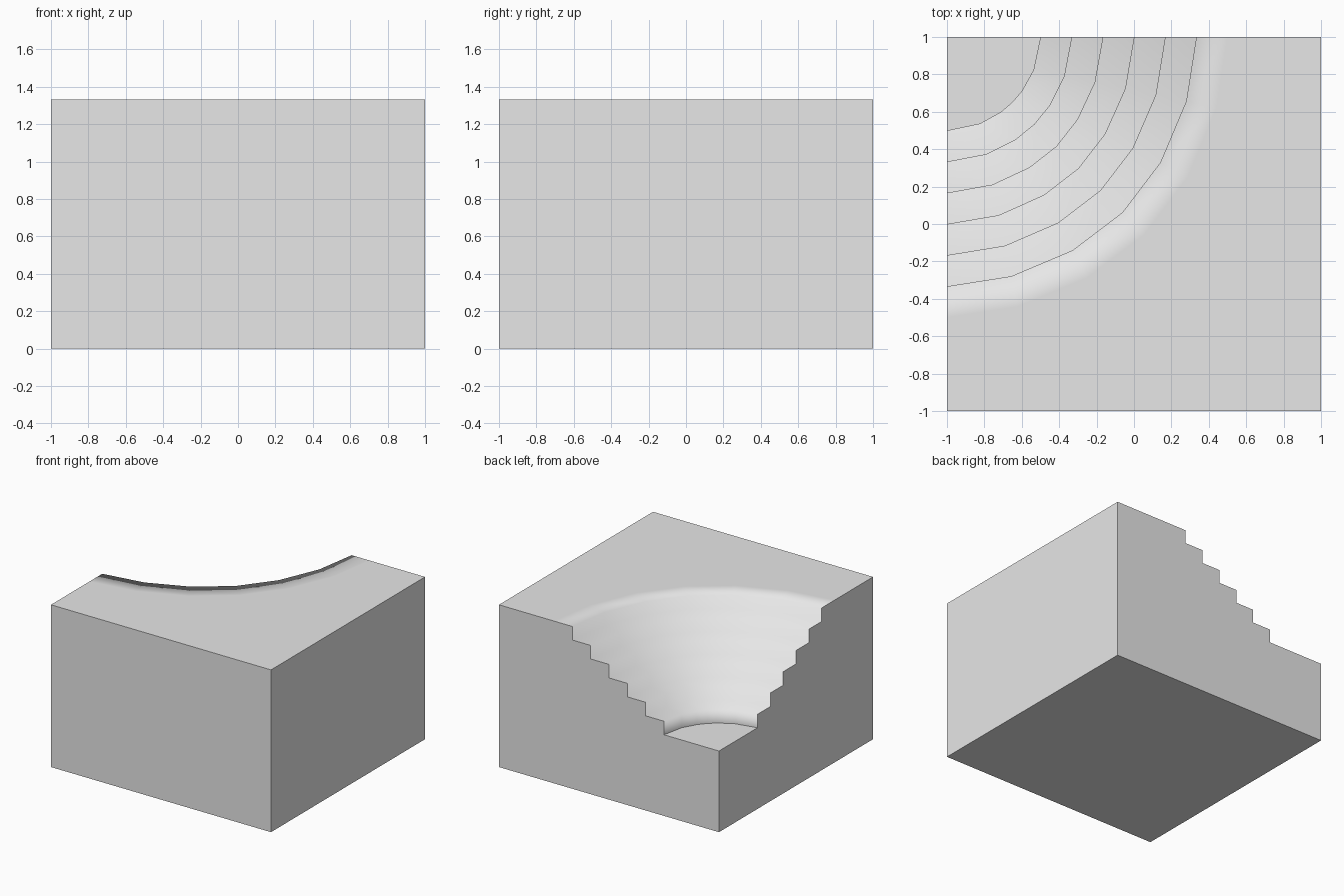
import bpy
import bmesh
from math import radians, sin, cos

cube = bpy.data.objects.get("Cube")
if cube:
    bpy.data.objects.remove(cube, do_unlink=True)

STEPS = 6
TREAD = 1 / 6
FLOOR_Z, TOP_Z = 2 / 3, 4 / 3
RISE = (TOP_Z - FLOOR_Z) / STEPS

# Half of the inner arc, measured from the hollow's corner: (u, v, outward angle)
half = [(0, 0.5, 0), (0.176, 0.463, 11.6), (0.288, 0.401, 27.4), (0.349, 0.349, 45)]
arc = [(u, v, sin(radians(a)), cos(radians(a))) for u, v, a in half]
arc += [(v, u, c, s) for u, v, s, c in reversed(arc[:-1])]

# Stair profile: distance outward from the inner arc, and height
profile = [(0, FLOOR_Z)]
for i in range(STEPS):
    z = FLOOR_Z + (i + 1) * RISE
    profile += [(i * TREAD, z), ((i + 1) * TREAD, z)]

bm = bmesh.new()

# Curved steps, swept along the arc
rings = [[bm.verts.new((-1 + u + s * d, 1 - v - c * d, z)) for u, v, s, c in arc]
         for d, z in profile]
for low, high in zip(rings, rings[1:]):
    for j in range(len(arc) - 1):
        face = bm.faces.new((low[j], low[j + 1], high[j + 1], high[j]))
        face.smooth = True

# Block corners
def corner(x, y, z):
    return bm.verts.new((x, y, z))

base = [corner(x, y, 0) for x, y in ((-1, 1), (-1, -1), (1, -1), (1, 1))]
top = [corner(x, y, TOP_Z) for x, y in ((-1, -1), (1, -1), (1, 1))]
pit = corner(-1, 1, FLOOR_Z)
left_end = [r[0] for r in rings]
back_end = [r[-1] for r in rings]

flat = [
    [pit] + rings[0],                                     # hollow floor
    rings[-1] + top[::-1],                                # upper deck
    base,                                                 # underside
    [base[1], base[2], top[1], top[0]],                   # front wall
    [base[2], base[3], top[2], top[1]],                   # +x wall
    [base[0], base[1], top[0]] + left_end[::-1] + [pit],  # stepped -x wall
    [base[3], base[0], pit] + back_end + [top[2]],        # stepped back wall
]
for loop in flat:
    bm.faces.new(loop)
bmesh.ops.recalc_face_normals(bm, faces=bm.faces)

# Steps stay soft; every other corner of the block is crisp
for e in bm.edges:
    soft = all(f.smooth for f in e.link_faces)
    e.smooth = soft or e.calc_face_angle(0) < radians(1)

mesh = bpy.data.meshes.new("stepped_block")
bm.to_mesh(mesh)
bm.free()

mat = bpy.data.materials.new("light_grey")
mat.use_nodes = True
grey = (0.8, 0.8, 0.8, 1)
mat.diffuse_color = grey
mat.node_tree.nodes["Principled BSDF"].inputs["Base Color"].default_value = grey
mesh.materials.append(mat)

block = bpy.data.objects.new("stepped_block", mesh)
bpy.context.collection.objects.link(block)
